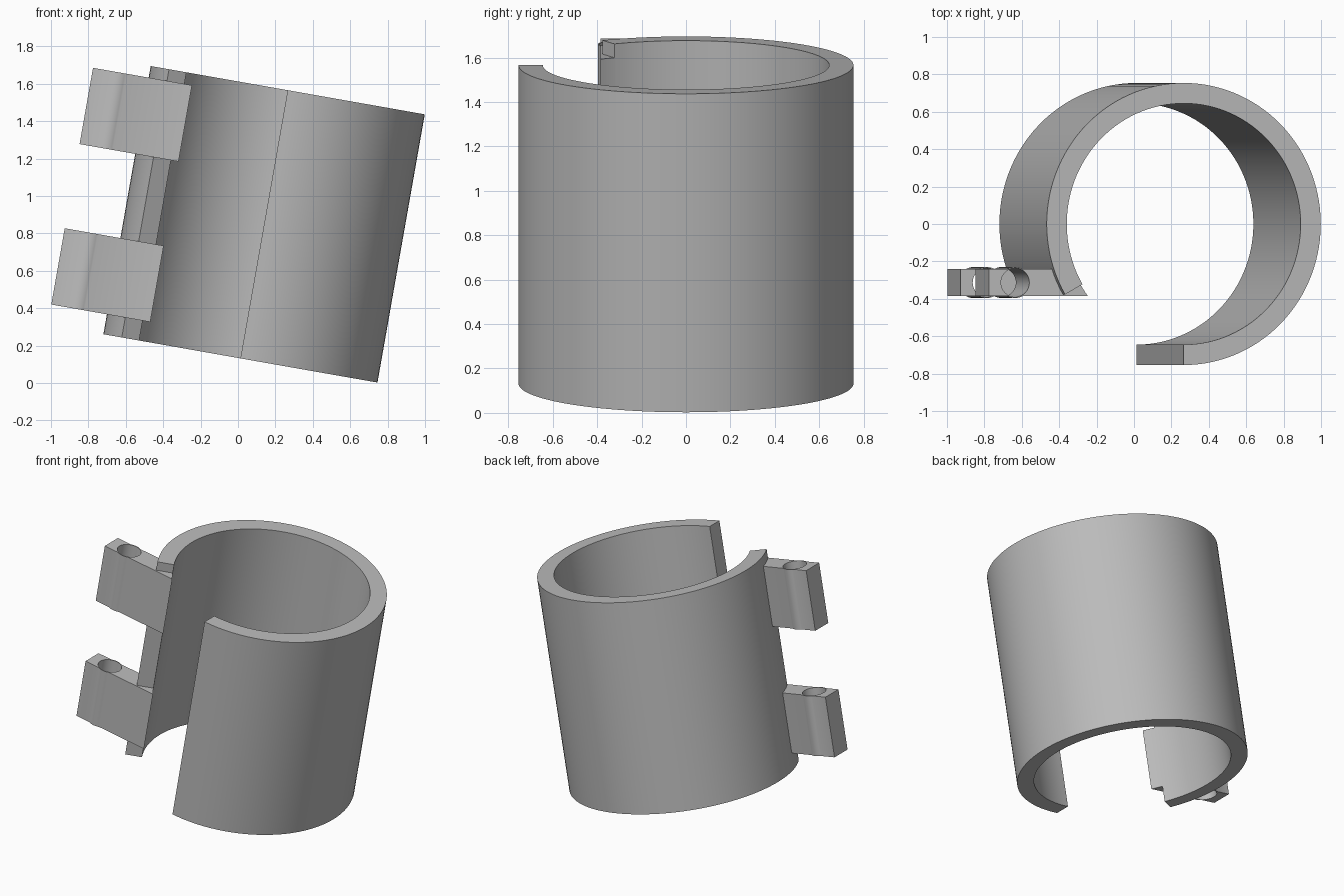
import bpy, bmesh
from math import sin, cos, radians, sqrt, acos, pi
from mathutils import Matrix

cube = bpy.data.objects.get("Cube")
if cube:
    bpy.data.objects.remove(cube, do_unlink=True)

grey = bpy.data.materials.new("plain_grey")
grey.use_nodes = True
grey.diffuse_color = (0.5, 0.5, 0.5, 1)
bsdf = next(n for n in grey.node_tree.nodes if n.type == 'BSDF_PRINCIPLED')
bsdf.inputs["Base Color"].default_value = (0.5, 0.5, 0.5, 1)

# The whole clamp leans sideways
LEAN = Matrix.Translation((0.013, 0, 0.132)) @ Matrix.Rotation(radians(10), 4, 'Y')
HEIGHT = 1.456
OUTER = (0.744, 0.754)
INNER = (0.635, 0.645)


def arc(center, radii, start, end, steps):
    """Points along an elliptical arc, angles in radians."""
    angles = [start + (end - start) * i / steps for i in range(steps + 1)]
    return [(center[0] + radii[0] * cos(a), center[1] + radii[1] * sin(a)) for a in angles]


def extrude_outline(name, outlines, bottom, height):
    """Fill closed outlines (later ones are holes) and extrude them upward."""
    curve = bpy.data.curves.new(name, 'CURVE')
    curve.dimensions = '2D'
    curve.fill_mode = 'BOTH'
    curve.extrude = height / 2
    for points in outlines:
        spline = curve.splines.new('POLY')
        spline.points.add(len(points) - 1)
        for p, (x, y) in zip(spline.points, points):
            p.co = (x, y, 0, 1)
        spline.use_cyclic_u = True
    obj = bpy.data.objects.new(name, curve)
    bpy.context.collection.objects.link(obj)
    bpy.ops.object.select_all(action='DESELECT')
    obj.select_set(True)
    bpy.context.view_layer.objects.active = obj
    bpy.ops.object.convert(target='MESH')
    obj = bpy.context.object
    bm = bmesh.new()
    bm.from_mesh(obj.data)
    bmesh.ops.remove_doubles(bm, verts=bm.verts, dist=0.0001)
    bmesh.ops.recalc_face_normals(bm, faces=bm.faces)
    bm.transform(LEAN @ Matrix.Translation((0, 0, bottom + height / 2)))
    bm.to_mesh(obj.data)
    bm.free()
    obj.data.materials.clear()
    obj.data.materials.append(grey)
    bpy.ops.object.shade_smooth_by_angle(angle=radians(25))
    return obj


# Open ring: starts at the front and runs round the back to the right side
start, end = -pi / 2, radians(210)
ring = arc((0, 0), OUTER, start, end, 100) + arc((0, 0), INNER, end, start, 100)
extrude_outline("open_ring", [ring], 0, HEIGHT)

# Lug outline: flat plate, round boss around the hole, end trimmed to the bore
FRONT, BACK, TIP = -0.386, -0.24, -1.046
HOLE = (-0.904, (FRONT + BACK) / 2)
BOSS = 0.083
half = acos((BACK - FRONT) / 2 / BOSS)


def bore_x(y):
    return -INNER[0] * sqrt(1 - (y / INNER[1]) ** 2)


bore_edge = [(bore_x(y), y) for y in (FRONT + (BACK - FRONT) * i / 8 for i in range(9))]
lug = [(TIP, FRONT)]
lug += arc(HOLE, (BOSS, BOSS), -pi / 2 - half, -pi / 2 + half, 8)
lug += bore_edge
lug += arc(HOLE, (BOSS, BOSS), pi / 2 - half, pi / 2 + half, 8)
lug += [(TIP, BACK)]
hole = arc(HOLE, (0.077, 0.077), 2 * pi, 0, 40)[:-1]

for name, bottom in (("upper_lug", 0.979), ("lower_lug", 0.108)):
    extrude_outline(name, [lug, hole], bottom, 0.414)
